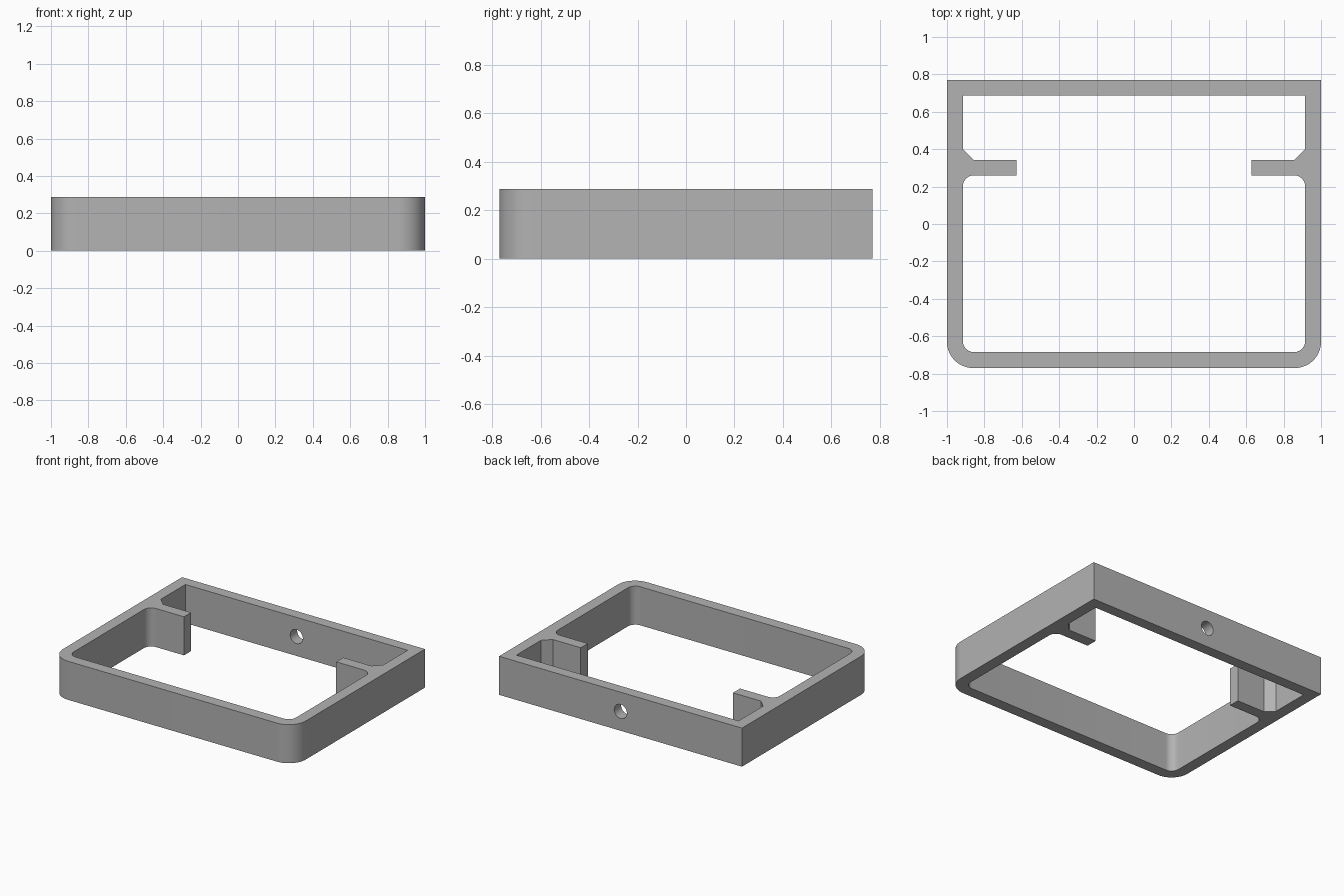
import bpy
import bmesh
from math import cos, sin, radians
from mathutils import Vector

if "Cube" in bpy.data.objects:
    bpy.data.objects.remove(bpy.data.objects["Cube"], do_unlink=True)

HEIGHT = 0.287
DEPTH = 0.77      # half depth
INNER_X = 0.915   # inside of the side walls
STEPS = 12


def arc(cx, cy, r, start, end):
    angles = [radians(start + (end - start) * i / STEPS) for i in range(STEPS + 1)]
    return [(cx + r * cos(a), cy + r * sin(a)) for a in angles]


# Grey material
grey = bpy.data.materials.new("grey")
grey.use_nodes = True
colour = (0.45, 0.45, 0.45, 1)
grey.diffuse_color = colour
grey.node_tree.nodes["Principled BSDF"].inputs["Base Color"].default_value = colour

# Left half of the frame outline, with its inward tab
outline = [(0, -DEPTH)]
outline += arc(0.86, 0.14 - DEPTH, 0.14, -90, 0)              # outer front corner
outline += [(1, DEPTH), (0, DEPTH), (0, 0.688), (INNER_X, 0.688)]
outline += [(INNER_X, 0.40), (0.857, 0.343), (0.627, 0.343), (0.627, 0.26)]
outline += arc(INNER_X - 0.06, 0.20, 0.06, 90, 0)             # tab fillet
outline += arc(INNER_X - 0.06, -0.625, 0.06, 0, -90)          # inner front corner
outline += [(0, -0.685)]

bm = bmesh.new()
base = bm.faces.new([bm.verts.new((x, y, 0)) for x, y in outline])
result = bmesh.ops.extrude_face_region(bm, geom=[base], use_keep_orig=True)
top = [v for v in result["geom"] if isinstance(v, bmesh.types.BMVert)]
bmesh.ops.translate(bm, verts=top, vec=Vector((0, 0, HEIGHT)))
bmesh.ops.recalc_face_normals(bm, faces=bm.faces)
# Open the centre seam so the mirrored halves join
seam = [f for f in bm.faces if all(abs(v.co.x) < 1e-5 for v in f.verts)]
bmesh.ops.delete(bm, geom=seam, context="FACES")
mesh = bpy.data.meshes.new("frame")
bm.to_mesh(mesh)
bm.free()
frame = bpy.data.objects.new("frame", mesh)
bpy.context.collection.objects.link(frame)
mesh.materials.append(grey)

# Round hole through the middle of the back wall
bpy.ops.mesh.primitive_cylinder_add(vertices=48, radius=0.052, depth=0.3,
                                    location=(0, DEPTH - 0.04, HEIGHT / 2),
                                    rotation=(radians(90), 0, 0))
cutter = bpy.context.object
cutter.name = "hole_cutter"
cutter.hide_render = True
cutter.data.materials.append(grey)

mirror = frame.modifiers.new("mirror", "MIRROR")
mirror.use_clip = True
hole = frame.modifiers.new("hole", "BOOLEAN")
hole.operation = "DIFFERENCE"
hole.solver = "EXACT"
hole.object = cutter

bpy.ops.object.select_all(action="DESELECT")
frame.select_set(True)
bpy.context.view_layer.objects.active = frame
for name in ("mirror", "hole"):
    bpy.ops.object.modifier_apply(modifier=name)
bpy.data.objects.remove(cutter, do_unlink=True)
bpy.ops.object.shade_smooth_by_angle(angle=radians(30))
